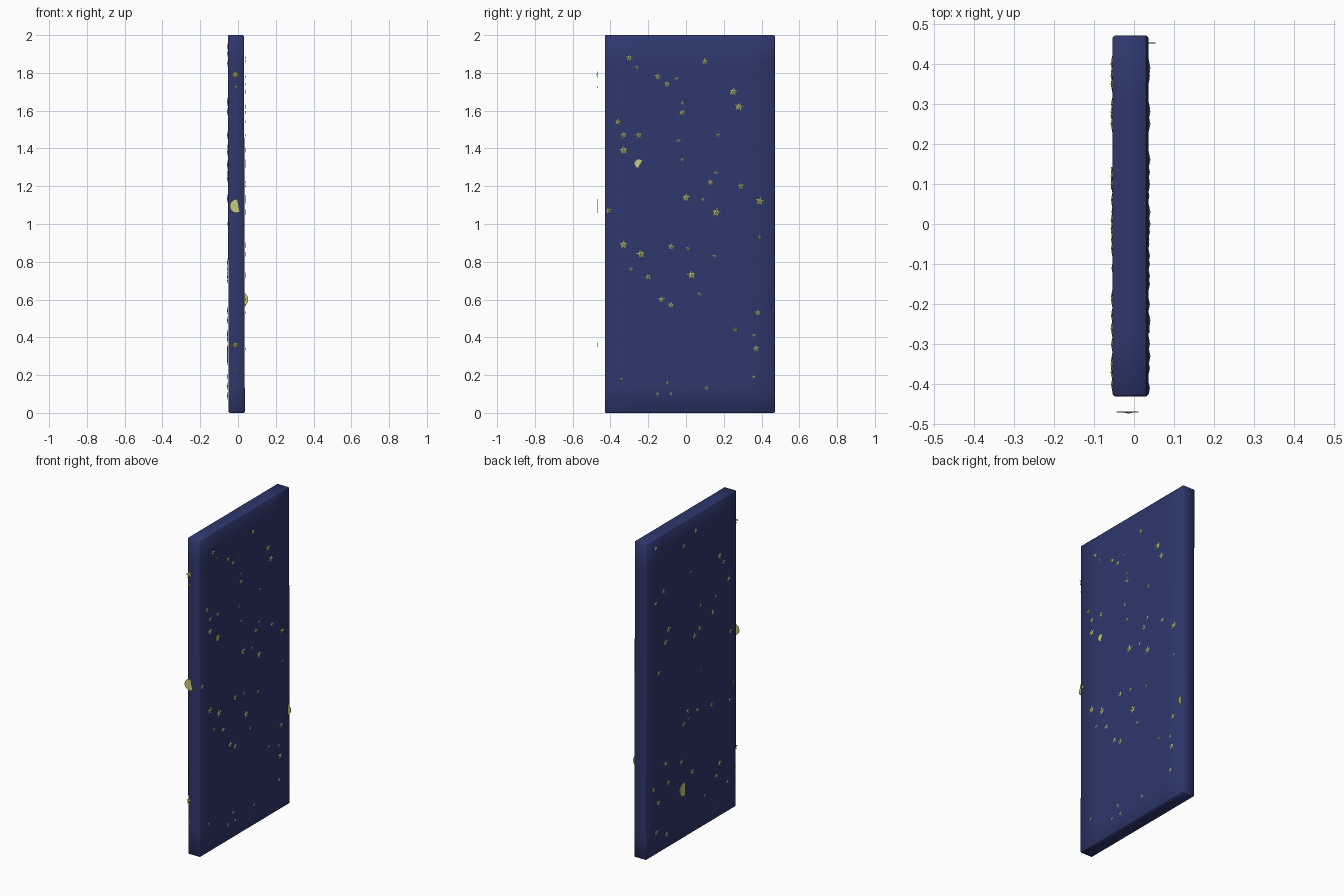
import bpy
import bmesh
import math
import random
from mathutils import Matrix, Vector

random.seed(4)

# Remove the default cube only
default = bpy.data.objects.get("Cube")
if default:
    bpy.data.objects.remove(default, do_unlink=True)


def make_material(name, color):
    mat = bpy.data.materials.new(name)
    mat.use_nodes = True
    mat.diffuse_color = color
    mat.node_tree.nodes["Principled BSDF"].inputs["Base Color"].default_value = color
    return mat


night_blue = make_material("night blue", (0.027, 0.038, 0.15, 1))
pale_yellow = make_material("pale yellow", (0.58, 0.6, 0.2, 1))


def finish(bm, name, mat):
    bmesh.ops.recalc_face_normals(bm, faces=bm.faces)
    mesh = bpy.data.meshes.new(name)
    bm.to_mesh(mesh)
    bm.free()
    mesh.materials.append(mat)
    obj = bpy.data.objects.new(name, mesh)
    bpy.context.collection.objects.link(obj)
    return obj


def face_frame(origin, across, normal):
    """Local x runs across the panel side, local y runs up, local z points out."""
    return Matrix.Translation(origin) @ Matrix(
        (across, Vector((0, 0, 1)), normal)).transposed().to_4x4()


def add_star(bm, frame, u, v, radius):
    """Five-pointed star with a slightly raised centre."""
    place = frame @ Matrix.Translation((u, v, 0)) @ Matrix.Rotation(
        random.uniform(-0.25, 0.25), 4, "Z")
    ring = []
    for i in range(10):
        r = radius if i % 2 == 0 else radius * 0.45
        a = math.pi / 2 + i * math.pi / 5
        ring.append(bm.verts.new(place @ Vector((r * math.cos(a), r * math.sin(a), 0))))
    peak = bm.verts.new(place @ Vector((0, 0, radius * 0.2)))
    for i in range(10):
        bm.faces.new((ring[i], ring[(i + 1) % 10], peak))
    bm.faces.new(ring[::-1])


def add_moon(bm, frame, u, v, radius, turn):
    """Thin crescent, bulging towards local -x before it is turned."""
    place = frame @ Matrix.Translation((u, v, 0)) @ Matrix.Rotation(turn, 4, "Z")
    steps = 12
    start, end = math.radians(70), math.radians(290)
    outer = [start + (end - start) * i / steps for i in range(steps + 1)]
    points = [(radius * math.cos(a), radius * math.sin(a)) for a in outer]
    # The inner arc is the outer one squashed towards the horns
    horn = points[0][0]
    points += [(horn + (x - horn) * 0.55, y) for x, y in points[-2:0:-1]]
    face = bm.faces.new([bm.verts.new(place @ Vector((x, y, 0))) for x, y in points])
    top = bmesh.ops.extrude_face_region(bm, geom=[face])["geom"]
    lift = frame.to_3x3() @ Vector((0, 0, 0.003))
    bmesh.ops.translate(bm, vec=lift, verts=[e for e in top if isinstance(e, bmesh.types.BMVert)])


# Panel: thin slab with softened edges and a coarse grid for soft shading
bm = bmesh.new()
bmesh.ops.create_cube(bm, size=1)
bmesh.ops.transform(bm, verts=bm.verts, matrix=Matrix.Translation((-0.009, 0.02, 1))
                    @ Matrix.Diagonal((0.086, 0.9, 2, 1)))
bmesh.ops.bevel(bm, geom=list(bm.edges), offset=0.005, segments=1, affect="EDGES")
for axis, first, count, step in ((1, -0.28, 5, 0.15), (2, 0.15, 12, 0.155)):
    normal = Vector((0, 0, 0))
    normal[axis] = 1
    for i in range(count):
        bmesh.ops.bisect_plane(bm, geom=bm.verts[:] + bm.edges[:] + bm.faces[:],
                               plane_co=normal * (first + i * step), plane_no=normal)
for vert in bm.verts:
    vert.co.x -= 0.002 * (vert.co.z - 1)
for face in bm.faces:
    face.smooth = True
finish(bm, "panel", night_blue)

# Star positions in hundredths (y, z), grouped by size
left_stars = {
    0.025: ((25, 170), (28, 162), (0, 114), (16, 106), (39, 112), (-33, 89),
            (-24, 84), (3, 73), (-33, 139)),
    0.019: ((-30, 188), (10, 186), (-15, 178), (-10, 174), (-2, 159), (-36, 154),
            (-33, 147), (-25, 147), (29, 120), (-20, 72), (-8, 57), (-13, 60),
            (38, 53), (37, 34), (13, 122), (-41, 107), (-8, 88)),
    0.012: ((-5, 177), (-26, 183), (-2, 164), (17, 147), (-4, 144), (-2, 134),
            (16, 127), (9, 113), (39, 93), (1, 87), (15, 83), (-29, 76), (7, 63),
            (26, 44), (36, 41), (36, 19), (11, 13), (-10, 16), (-8, 10),
            (-15, 10), (-34, 18)),
}
right_stars = {
    0.022: ((-26, 165), (-35, 147), (25, 138), (28, 131), (-1, 124), (-37, 113),
            (10, 72), (28, 54), (12, 49), (1, 39), (25, 41), (40, 42), (-26, 34),
            (35, 32), (27, 9), (37, 14)),
    0.018: ((-2, 190), (38, 194), (10, 185), (-30, 160), (30, 164), (38, 159),
            (-19, 132), (-6, 127), (35, 114), (-40, 80), (-36, 70), (-18, 74),
            (6, 79), (-4, 76), (-23, 27), (-34, 19)),
    0.011: ((3, 166), (-22, 141), (-7, 141), (-7, 100), (5, 74), (-11, 19)),
}

X, Y = Vector((1, 0, 0)), Vector((0, 1, 0))
left_frame = face_frame(X * 0.036, Y, X)
right_frame = face_frame(X * -0.054, -Y, -X)
front_frame = face_frame(Y * -0.468, X, -Y)
back_frame = face_frame(Y * 0.45, -X, Y)

# Stars on the two broad sides
for name, frame, groups, sign in (("left_stars", left_frame, left_stars, 1),
                                  ("right_stars", right_frame, right_stars, -1)):
    bm = bmesh.new()
    for radius, spots in groups.items():
        for y, z in spots:
            add_star(bm, frame, sign * y / 100, z / 100, radius)
    finish(bm, name, pale_yellow)

# Stars hovering in front of the narrow front edge
bm = bmesh.new()
for u, v, radius in ((-0.014, 1.79, 0.026), (-0.01, 1.725, 0.014),
                     (-0.015, 0.36, 0.022), (-0.013, 0.225, 0.011)):
    add_star(bm, front_frame, u, v, radius)
finish(bm, "front_stars", pale_yellow)

# One crescent moon for each side
for name, frame, u, v, radius, turn in (
        ("left_moon", left_frame, -0.25, 1.32, 0.022, -0.5),
        ("right_moon", right_frame, -0.1, 0.31, 0.042, 0),
        ("front_moon", front_frame, -0.008, 1.095, 0.036, 0.2),
        ("back_moon", back_frame, -0.014, 0.6, 0.04, 0)):
    bm = bmesh.new()
    add_moon(bm, frame, u, v, radius, turn)
    finish(bm, name, pale_yellow)
